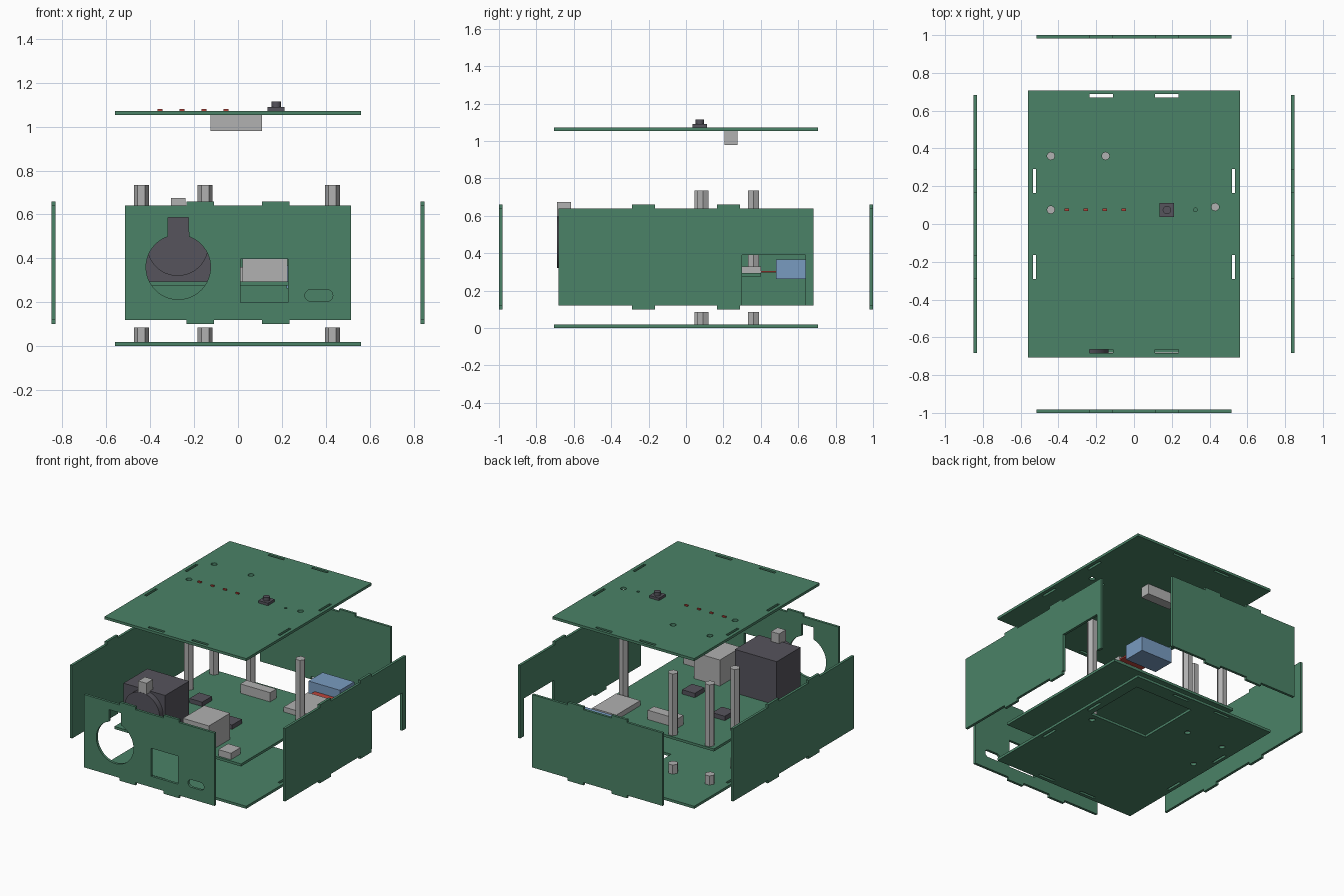
import bpy, bmesh
from math import sin, cos, pi, radians, sqrt
from mathutils import Matrix

if "Cube" in bpy.data.objects:
    bpy.data.objects.remove(bpy.data.objects["Cube"])


def material(name, r, g, b):
    m = bpy.data.materials.new(name)
    m.use_nodes = True
    m.diffuse_color = (r, g, b, 1)
    m.node_tree.nodes["Principled BSDF"].inputs["Base Color"].default_value = (r, g, b, 1)
    return m


GREEN = material("board green", 0.07, 0.225, 0.135)
GREY = material("metal grey", 0.44, 0.44, 0.44)
DARK = material("dark plastic", 0.092, 0.088, 0.107)
BLUE = material("card blue", 0.19, 0.33, 0.53)
RED = material("signal red", 0.5, 0.06, 0.045)

# Frames that turn a flat sheet to face up, front or sideways
FLAT = Matrix.Identity(3)
FACING = Matrix(((1, 0, 0), (0, 0, -1), (0, 1, 0)))
SIDE = Matrix(((0, 0, 1), (1, 0, 0), (0, 1, 0)))
THICK = 0.018


def add(name, bm, mat):
    me = bpy.data.meshes.new(name)
    bm.to_mesh(me)
    bm.free()
    me.materials.append(mat)
    ob = bpy.data.objects.new(name, me)
    bpy.context.collection.objects.link(ob)
    return ob


def box(name, mat, x, y, z):
    bm = bmesh.new()
    size = Matrix.Diagonal((x[1] - x[0], y[1] - y[0], z[1] - z[0], 1))
    mid = Matrix.Translation([(a[0] + a[1]) / 2 for a in (x, y, z)])
    bmesh.ops.create_cube(bm, size=1, matrix=mid @ size)
    return add(name, bm, mat)


def cylinder(name, mat, centre, radius, depth, sides, turn=None):
    bm = bmesh.new()
    place = Matrix.Translation(centre) @ (turn.to_4x4() if turn else Matrix.Identity(4))
    bmesh.ops.create_cone(bm, cap_ends=True, segments=sides, radius1=radius,
                          radius2=radius, depth=depth, matrix=place)
    ob = add(name, bm, mat)
    if sides > 6:
        for p in ob.data.polygons:
            p.use_smooth = len(p.vertices) == 4
        bm = bmesh.new()
        bm.from_mesh(ob.data)
        for e in bm.edges:
            e.smooth = e.calc_face_angle(0) < radians(40)
        bm.to_mesh(ob.data)
        bm.free()
    return ob


def sheet(name, loops, frame, centre):
    """Flat sheet: first loop is the outline, the others are holes."""
    cu = bpy.data.curves.new(name, "CURVE")
    cu.dimensions, cu.fill_mode, cu.extrude = "2D", "BOTH", THICK / 2
    for loop in loops:
        sp = cu.splines.new("POLY")
        sp.points.add(len(loop) - 1)
        for p, (u, v) in zip(sp.points, loop):
            p.co = (u, v, 0, 1)
        sp.use_cyclic_u = True
    tmp = bpy.data.objects.new(name, cu)
    me = bpy.data.meshes.new_from_object(tmp)
    bm = bmesh.new()
    bm.from_mesh(me)
    bpy.data.objects.remove(tmp)
    bpy.data.curves.remove(cu)
    bpy.data.meshes.remove(me)
    bmesh.ops.remove_doubles(bm, verts=bm.verts, dist=0.0001)
    bmesh.ops.transform(bm, verts=bm.verts, matrix=Matrix.Translation(centre) @ frame.to_4x4())
    bmesh.ops.recalc_face_normals(bm, faces=bm.faces)
    for f in bm.faces:
        f.smooth = False
        f.material_index = 0
    return add(name, bm, GREEN)


def rect(u0, u1, v0, v1):
    return [(u0, v0), (u1, v0), (u1, v1), (u0, v1)]


def arc(u, v, r, a0, a1, n):
    return [(u + r * cos(radians(a0 + (a1 - a0) * i / n)),
             v + r * sin(radians(a0 + (a1 - a0) * i / n))) for i in range(n + 1)]


def circle(u, v, r, n=20):
    return arc(u, v, r, 0, 360, n)[:-1]


def tabbed(half, tabs, low=0.12, high=0.64, notch=None):
    """Panel outline with tabs on its lower and upper edges."""
    pts = [(-half, low)]
    for a, b in tabs:
        pts += [(a, low), (a, low - 0.02), (b, low - 0.02), (b, low)]
    if notch:
        a, b, top = notch
        pts += [(a, low), (a, top), (b, top), (b, low)]
    pts += [(half, low), (half, high)]
    for a, b in reversed(tabs):
        pts += [(b, high), (b, high + 0.02), (a, high + 0.02), (a, high)]
    return pts + [(-half, high)]


X_TABS = [(-0.235, -0.11), (0.11, 0.235)]
Y_TABS = [(-0.29, -0.165), (0.165, 0.29)]
POSTS = [(-0.44, 0.36), (-0.15, 0.36), (-0.44, 0.075), (0.43, 0.09)]

# Top and bottom plates with tab slots and screw holes
slots = [rect(a, b, s - 0.009, s + 0.009) for a, b in X_TABS for s in (-0.673, 0.678)]
slots += [rect(s - 0.009, s + 0.009, a, b) for a, b in Y_TABS for s in (-0.527, 0.527)]
holes = [circle(x, y, 0.02) for x, y in POSTS]
plate = rect(-0.56, 0.56, -0.707, 0.707)
sheet("top_plate", [plate] + slots + holes + [circle(0.325, 0.075, 0.01, 12)], FLAT, (0, 0, 1.063))
sheet("bottom_plate", [plate] + slots + holes + [rect(0.02, 0.48, 0.14, 0.6)], FLAT, (0, 0, 0.009))

# Front panel with keyhole, socket window and rounded port
keyhole = arc(-0.272, 0.36, 0.147, 109, 431, 48)
keyhole += [(-0.225, 0.585), (-0.319, 0.585)]
port = arc(0.405, 0.231, 0.027, -90, 90, 10) + arc(0.332, 0.231, 0.027, 90, 270, 10)
sheet("front_panel", [tabbed(0.515, X_TABS), keyhole, rect(0.012, 0.228, 0.198, 0.398), port],
      FACING, (0, -0.991, 0))

# Plain back and right panels, left panel with an open notch
sheet("back_panel", [tabbed(0.515, X_TABS)], FACING, (0, 0.991, 0))
sheet("right_panel", [tabbed(0.682, Y_TABS)], SIDE, (-0.841, 0, 0))
sheet("left_panel", [tabbed(0.682, Y_TABS, notch=(0.3, 0.64, 0.39))], SIDE, (0.841, 0, 0))

# Circuit board and hexagonal standoffs
sheet("circuit_board", [rect(-0.5, 0.5, -0.68, 0.4)], FLAT, (0, 0, 0.285))
for i, (x, y) in enumerate(POSTS):
    for part, z0, z1 in (("lower", 0.02, 0.085), ("upper", 0.294, 0.735)):
        cylinder(f"{part}_standoff_{i + 1}", GREY, (x, y, (z0 + z1) / 2), 0.034, z1 - z0, 6,
                 Matrix.Rotation(pi / 2, 3, "Z"))

# Large dark control housing with round face and grey lever
box("control_housing", DARK, (-0.45, -0.12), (-0.65, -0.38), (0.294, 0.605))
cylinder("control_face", DARK, (-0.275, -0.67, 0.46), 0.14, 0.042, 48, FACING)
box("control_lever", GREY, (-0.305, -0.24), (-0.69, -0.615), (0.59, 0.675))

# Sockets, header and chips on the board
box("large_socket", GREY, (0.02, 0.225), (-0.65, -0.41), (0.294, 0.48))
box("small_socket", GREY, (0.31, 0.41), (-0.665, -0.555), (0.294, 0.34))
box("lower_header", GREY, (-0.125, 0.11), (0.205, 0.275), (0.294, 0.36))
for i, (x, y) in enumerate([(-0.26, -0.05), (0.1, -0.226)]):
    box(f"chip_{i + 1}", DARK, (x - 0.05, x + 0.05), (y - 0.055, y + 0.055), (0.294, 0.325))

# Reader with red carrier and blue card
box("reader_slot", GREY, (0.27, 0.46), (0.13, 0.4), (0.294, 0.33))
box("reader_carrier", RED, (0.27, 0.46), (0.39, 0.49), (0.296, 0.306))
box("blue_card", BLUE, (0.22, 0.47), (0.48, 0.64), (0.262, 0.368))

# Button, indicator lights and hanging header on the top plate
box("button_base", DARK, (0.135, 0.211), (0.036, 0.112), (1.072, 1.09))
cylinder("button_cap", DARK, (0.174, 0.074, 1.1), 0.022, 0.03, 24)
for i in range(4):
    x = -0.355 + 0.1 * i
    box(f"indicator_{i + 1}", RED, (x - 0.012, x + 0.012), (0.069, 0.081), (1.07, 1.081))
box("upper_header", GREY, (-0.125, 0.11), (0.205, 0.275), (0.98, 1.054))
